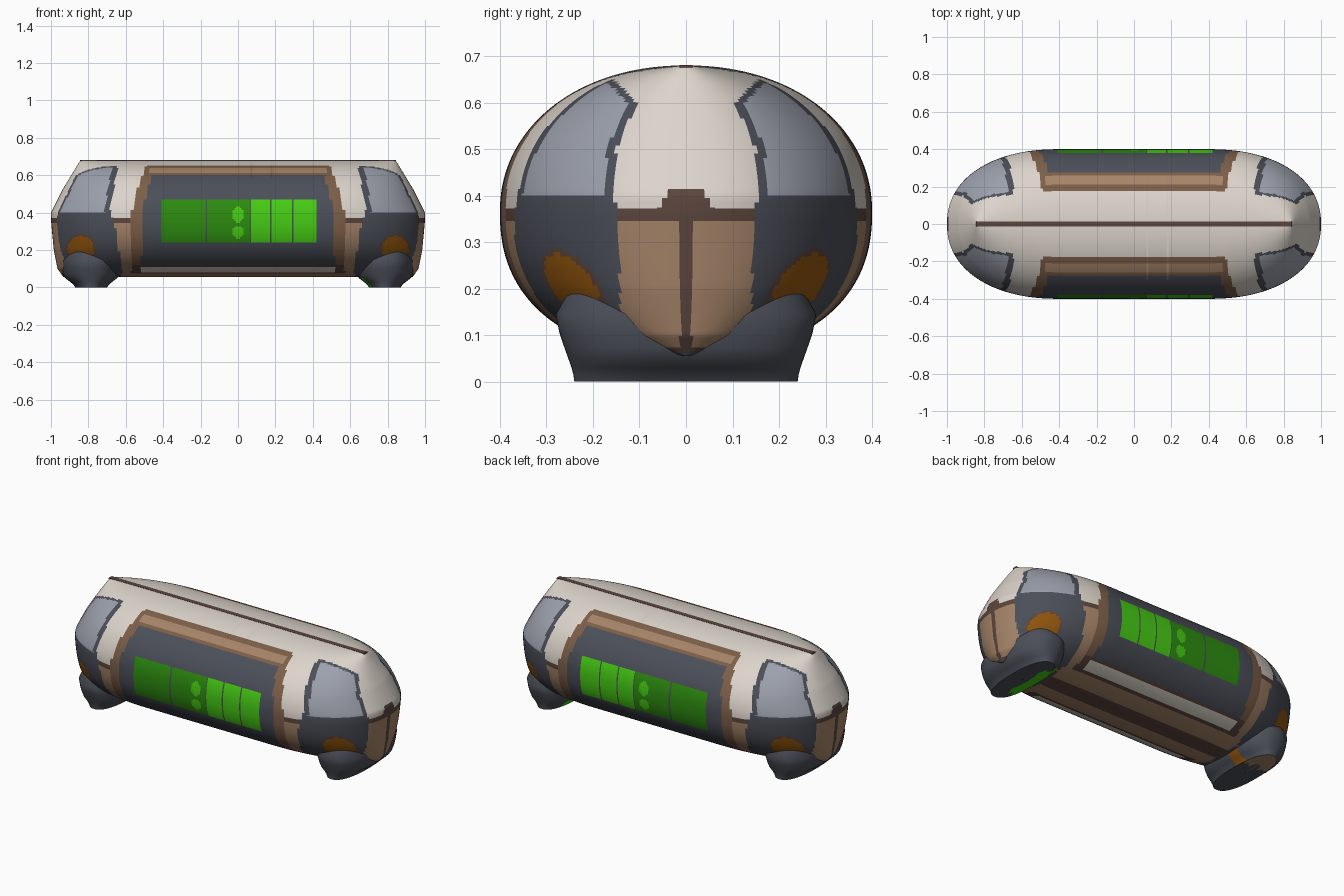
import bpy, bmesh
from math import sin, cos, pi, radians
from mathutils import Vector

cube = bpy.data.objects.get("Cube")
if cube:
    bpy.data.objects.remove(cube, do_unlink=True)

# Palette (linear values)
COLOURS = {
    "cream": (0.72, 0.66, 0.60), "slate": (0.07, 0.078, 0.098),
    "glass": (0.33, 0.35, 0.41), "tan": (0.38, 0.23, 0.14),
    "brown": (0.205, 0.114, 0.065), "dark_brown": (0.107, 0.061, 0.048),
    "green": (0.026, 0.262, 0.005), "bright_green": (0.061, 0.61, 0.007),
    "orange": (0.283, 0.091, 0.004),
}
NAMES = list(COLOURS)
MATS = []
for name, rgb in COLOURS.items():
    m = bpy.data.materials.new(name)
    m.use_nodes = True
    m.diffuse_color = (*rgb, 1)
    bsdf = m.node_tree.nodes["Principled BSDF"]
    bsdf.inputs["Base Color"].default_value = (*rgb, 1)
    bsdf.inputs["Roughness"].default_value = 0.6
    MATS.append(m)


def curve(*pts):
    """Piecewise linear function through (z, value) points."""
    def f(z):
        if z <= pts[0][0]:
            return pts[0][1]
        for (a, va), (b, vb) in zip(pts, pts[1:]):
            if z <= b:
                return va + (vb - va) * (z - a) / (b - a)
        return pts[-1][1]
    return f


def loft(name, rings, paint, cuts=()):
    """Skin closed rings of equal count, then colour each face by its centre."""
    bm = bmesh.new()
    loops = [[bm.verts.new(p) for p in r] for r in rings]
    n = len(loops[0])
    for lo, hi in zip(loops, loops[1:]):
        for i in range(n):
            j = (i + 1) % n
            bm.faces.new((lo[i], lo[j], hi[j], hi[i]))
    bmesh.ops.remove_doubles(bm, verts=bm.verts, dist=0.0002)
    for co, no in cuts:
        bmesh.ops.bisect_plane(bm, geom=bm.verts[:] + bm.edges[:] + bm.faces[:],
                               plane_co=co, plane_no=no)
    bmesh.ops.recalc_face_normals(bm, faces=bm.faces)
    for f in bm.faces:
        f.material_index = NAMES.index(paint(f.calc_center_median()))
    me = bpy.data.meshes.new(name)
    bm.to_mesh(me)
    bm.free()
    ob = bpy.data.objects.new(name, me)
    bpy.context.collection.objects.link(ob)
    for m in MATS:
        me.materials.append(m)
    bpy.ops.object.select_all(action="DESELECT")
    ob.select_set(True)
    bpy.context.view_layer.objects.active = ob
    bpy.ops.object.shade_smooth_by_angle(angle=radians(40))
    return ob


# Body shape: half length by height, and a rounded plan with straight sides
half_length = curve((0.05, 0.93), (0.1, 0.965), (0.2, 0.985), (0.36, 1), (0.4, 1),
                    (0.52, 0.94), (0.66, 0.855), (0.68, 0.84))
STRAIGHT, MID, POW = 0.4, 0.365, 2 / 2.2


def body_ring(t):
    s = sin(t)
    n = 2.1 if s > 0 else 2.3
    z = MID + s * (0.315 if s > 0 else 0.31)
    width = 0.4 * max(0, 1 - abs(s) ** n) ** (1 / n)
    cap = half_length(z) - STRAIGHT
    quarter = []
    for i in range(60):
        a = pi / 2 * i / 60
        quarter.append((STRAIGHT + cap * cos(a) ** POW, width * sin(a) ** POW))
    side = [(STRAIGHT * (1 - i / 40), width) for i in range(80)]
    half = quarter + side + [(-x, y) for x, y in reversed(quarter[1:])]
    return [Vector((x, y, z)) for x, y in half] + [Vector((-x, -y, z)) for x, y in half]


# Boundaries of the painted regions by height
end_edge = curve((0.06, 0.62), (0.3, 0.65), (0.42, 0.685), (0.66, 0.64))
end_inner = curve((0.05, 0.11), (0.1, 0.14), (0.35, 0.145), (0.4, 0.155),
                  (0.5, 0.15), (0.6, 0.105), (0.66, 0.165))
frame_edge = curve((0.06, 0.57), (0.4, 0.57), (0.55, 0.53), (0.65, 0.49))
DARK_CELLS = ((-0.41, -0.175), (-0.165, 0.065))
BRIGHT_CELLS = ((0.07, 0.172), (0.18, 0.288), (0.296, 0.42))


def oval(x, z, cx, cz, rx, rz):
    return ((x - cx) / rx) ** 2 + ((z - cz) / rz) ** 2


def paint_panel(x, z):
    """Side panel: brown frame, slate field, green display cells."""
    ax, edge = abs(x), frame_edge(z)
    if z > 0.6:
        return "tan" if 0.612 < z < 0.638 and ax < 0.47 else "brown"
    if z < 0.12:
        return "cream" if 0.08 < z < 0.11 and ax < 0.52 else "dark_brown"
    if ax > edge - 0.055:
        return "brown"
    if 0.24 < z < 0.47:
        if min(oval(x, z, 0, 0.39, 0.03, 0.042), oval(x, z, 0, 0.295, 0.03, 0.035)) < 1:
            return "bright_green"
        if any(a < x < b for a, b in DARK_CELLS):
            return "green"
        if any(a < x < b for a, b in BRIGHT_CELLS):
            return "bright_green"
    return "slate"


def paint_body(c):
    x, y, z = c
    ax, ay = abs(x), abs(y)
    edge, inner = end_edge(z), end_inner(z)
    if ax > 0.62 and z < 0.062:
        return "slate"
    if ax > edge and ay > inner and z < 0.66:
        lamp = oval(ax, z, 0.84, 0.205, 0.07, 0.07)
        if lamp < 1.35:
            return "orange" if lamp < 1 else "dark_brown"
        if 0.4 < z < 0.648 and ax > edge + 0.03 and ay > inner + 0.02:
            return "glass"
        return "slate"
    if ax < frame_edge(z) and 0.075 < z < 0.652:
        return paint_panel(x, z)
    if z < 0.345:
        seam = 0.05 if z < 0.075 else 0.012
        return "dark_brown" if ay < seam else "tan"
    if z < 0.372 or (ax > 0.9 and z < 0.415 and ay < 0.06 - (z - 0.372) * 0.7):
        return "dark_brown"
    return "cream"


X, Z = Vector((1, 0, 0)), Vector((0, 0, 1))
cuts = [(X * v, X) for cell in DARK_CELLS + BRIGHT_CELLS for v in cell]
cuts += [(Z * v, Z) for v in (0.08, 0.11, 0.12, 0.24, 0.345, 0.372, 0.4, 0.47,
                              0.6, 0.612, 0.638, 0.652)]
RINGS = 100
loft("body", [body_ring(pi * (i / RINGS - 0.5)) for i in range(RINGS + 1)],
     paint_body, cuts)

# Feet: flared oval pads under each end (height, half length, half width)
FLARE = ((0, 0.001, 0.002), (0, 0.03, 0.12), (0, 0.06, 0.19), (0, 0.085, 0.24),
         (0.015, 0.095, 0.242), (0.03, 0.113, 0.246), (0.05, 0.14, 0.253),
         (0.075, 0.15, 0.262), (0.105, 0.155, 0.272), (0.145, 0.16, 0.28),
         (0.2, 0.14, 0.25))


def foot_ring(side, z, rx, ry):
    ring = []
    for i in range(96):
        a = 2 * pi * i / 96
        cx, cy = cos(a), sin(a)
        ring.append(Vector((side * 0.785 + rx * abs(cx) ** 0.85 * (1 if cx > 0 else -1),
                            ry * abs(cy) ** 0.85 * (1 if cy > 0 else -1), z)))
    return ring


def paint_left_foot(c):
    return "bright_green" if c.x < 0.76 and abs(c.y) < 0.16 and c.z < 0.04 else "slate"


def paint_right_foot(c):
    if c.z < 0.005 and c.y > 0.08:
        return "tan"
    return "orange" if c.x > -0.7 and 0.03 < c.y < 0.1 else "slate"


for side, name, paint in ((1, "left_foot", paint_left_foot),
                          (-1, "right_foot", paint_right_foot)):
    loft(name, [foot_ring(side, *f) for f in FLARE], paint)

# Seam strip along the roof
bpy.ops.mesh.primitive_cube_add(size=1, location=(0, 0, 0.678))
seam = bpy.context.object
seam.name = "roof_seam"
seam.scale = (1.69, 0.028, 0.006)
seam.data.materials.append(MATS[NAMES.index("dark_brown")])
